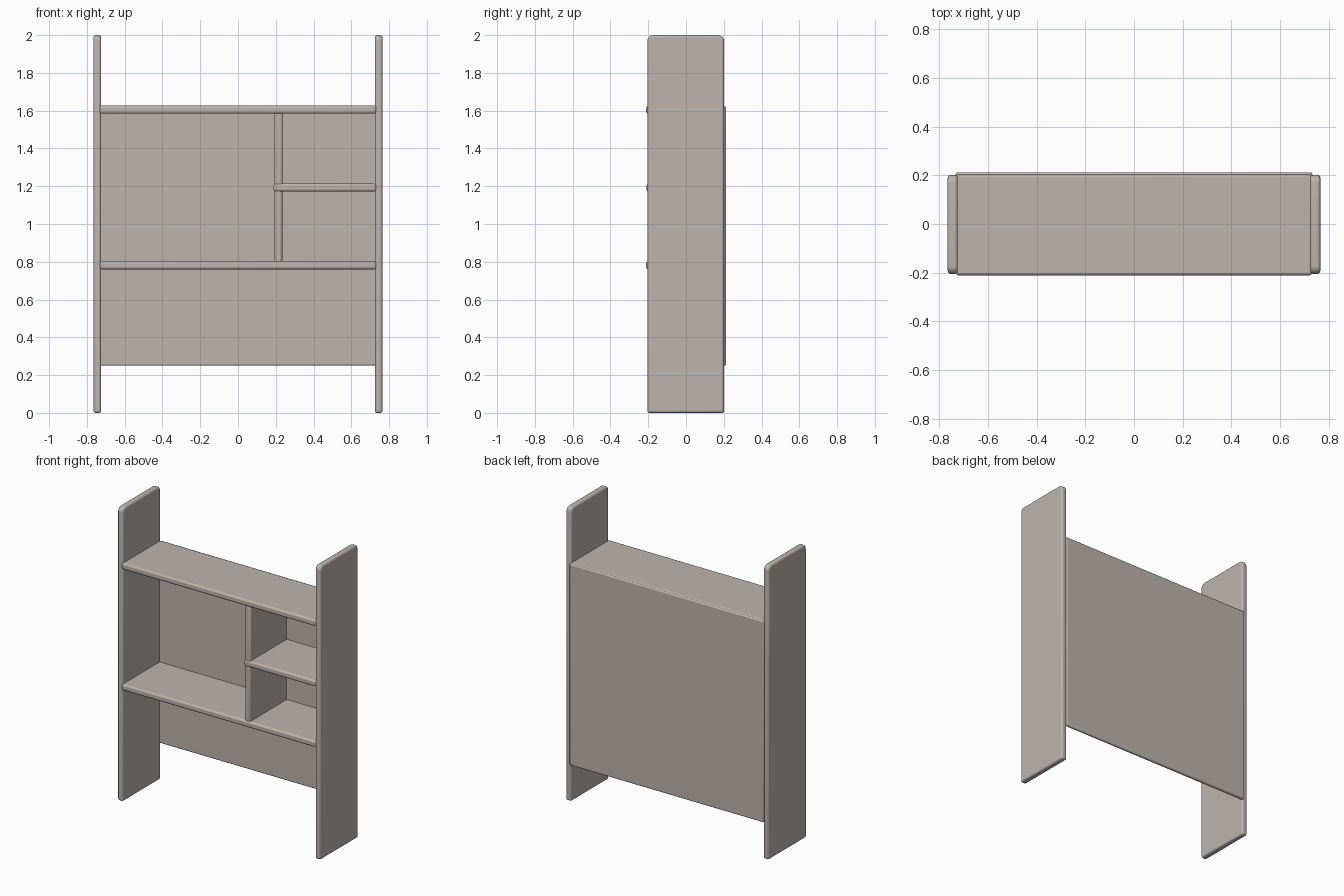
import bpy
import bmesh
from math import radians

if "Cube" in bpy.data.objects:
    bpy.data.objects.remove(bpy.data.objects["Cube"], do_unlink=True)

paint = bpy.data.materials.new("warm_grey")
paint.use_nodes = True
colour = (0.51, 0.46, 0.42, 1)
paint.diffuse_color = colour
paint.node_tree.nodes["Principled BSDF"].inputs["Base Color"].default_value = colour


def board(name, x, y, z, edge, top_corner=0):
    """Board between the given limits, with softened edges."""
    bm = bmesh.new()
    bmesh.ops.create_cube(bm, size=1)
    for v in bm.verts:
        v.co = [lo + (c + 0.5) * (hi - lo) for c, (lo, hi) in zip(v.co, (x, y, z))]
    if top_corner:
        # Round the front and back top corners across the board's thickness
        corners = [e for e in bm.edges
                   if all(abs(v.co.z - z[1]) < 1e-5 for v in e.verts)
                   and abs(e.verts[0].co.y - e.verts[1].co.y) < 1e-5]
        bmesh.ops.bevel(bm, geom=corners, offset=top_corner, segments=6,
                        profile=0.5, affect='EDGES')
    mesh = bpy.data.meshes.new(name)
    bm.to_mesh(mesh)
    bm.free()
    mesh.materials.append(paint)
    obj = bpy.data.objects.new(name, mesh)
    bpy.context.collection.objects.link(obj)
    soft = obj.modifiers.new("soft_edges", 'BEVEL')
    soft.width = edge
    soft.segments = 3
    soft.limit_method = 'ANGLE'
    soft.angle_limit = radians(40)
    bpy.ops.object.select_all(action='DESELECT')
    obj.select_set(True)
    bpy.context.view_layer.objects.active = obj
    bpy.ops.object.shade_smooth_by_angle(angle=radians(40))
    return obj


# Upright side boards
for side, x in (("left", (0.724, 0.765)), ("right", (-0.765, -0.724))):
    board(side + "_side", x, (-0.205, 0.202), (0, 2), 0.012, 0.032)

# Full-width shelves, their front lips just proud of the sides
for name, z in (("top_shelf", (1.584, 1.627)), ("lower_shelf", (0.76, 0.803))):
    board(name, (-0.732, 0.732), (-0.211, 0.205), z, 0.012)

# Off-centre divider and the short shelf beside it
board("divider", (0.192, 0.235), (-0.203, 0.2), (0.79, 1.595), 0.012)
board("short_shelf", (0.188, 0.732), (-0.209, 0.2), (1.172, 1.214), 0.012)

# Back panel
board("back_panel", (-0.732, 0.732), (0.189, 0.212), (0.25, 1.622), 0.008)
